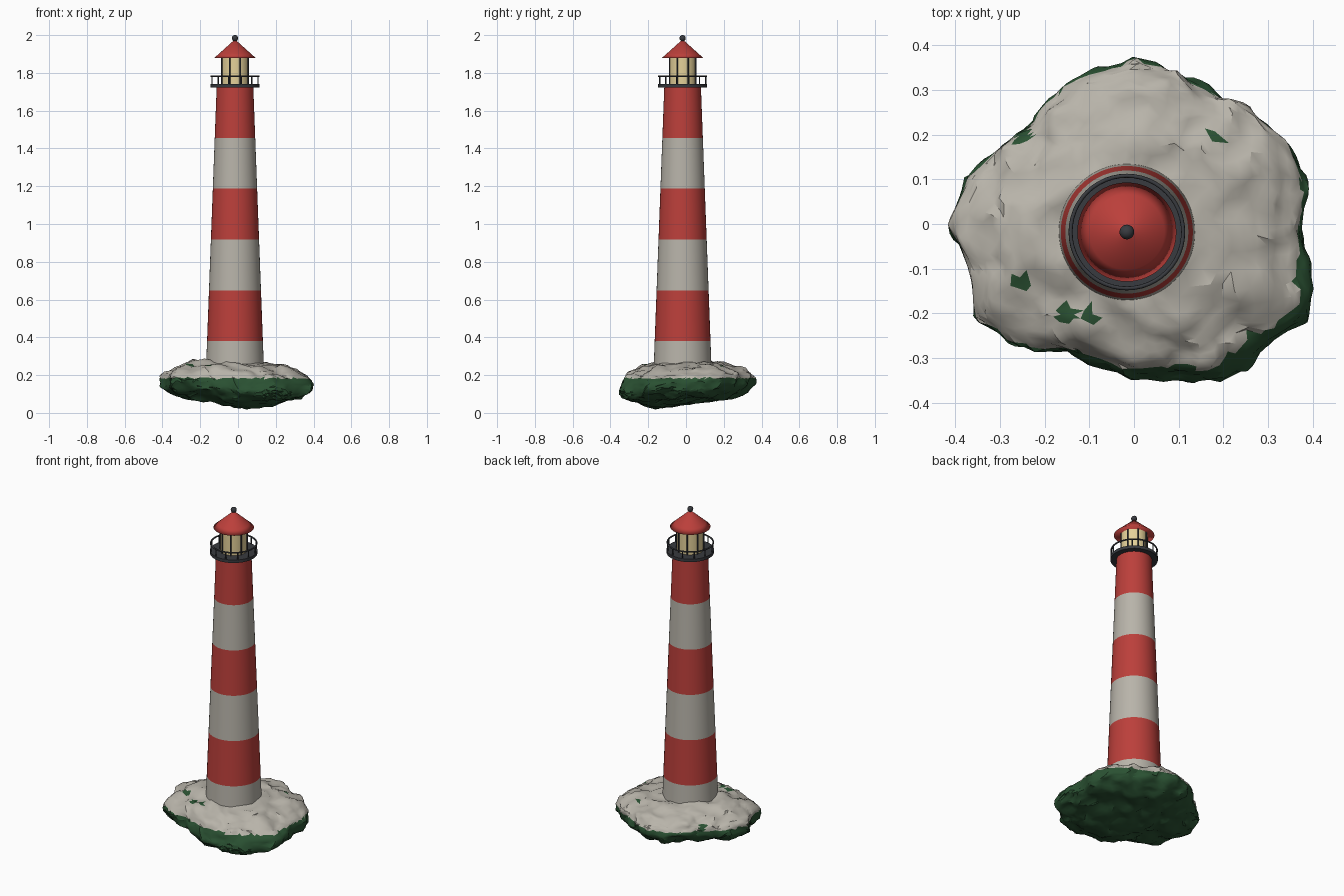
import bpy, bmesh, math
from mathutils import Vector, noise

if "Cube" in bpy.data.objects:
    bpy.data.objects.remove(bpy.data.objects["Cube"])

CX, CY = -0.016, -0.018  # tower axis


def material(name, rgb):
    m = bpy.data.materials.new(name)
    m.use_nodes = True
    m.diffuse_color = (*rgb, 1)
    m.node_tree.nodes["Principled BSDF"].inputs["Base Color"].default_value = (*rgb, 1)
    return m


RED = material("red paint", (0.5, 0.05, 0.043))
WHITE = material("off white stone", (0.48, 0.455, 0.4))
GREEN = material("dark green moss", (0.023, 0.082, 0.032))
DARK = material("dark iron", (0.04, 0.043, 0.05))
GLASS = material("cream glass", (0.78, 0.64, 0.32))


def finish(bm, name, mats, angle=40):
    bmesh.ops.recalc_face_normals(bm, faces=bm.faces)
    mesh = bpy.data.meshes.new(name)
    bm.to_mesh(mesh)
    bm.free()
    for m in mats:
        mesh.materials.append(m)
    obj = bpy.data.objects.new(name, mesh)
    bpy.context.collection.objects.link(obj)
    bpy.ops.object.select_all(action="DESELECT")
    obj.select_set(True)
    bpy.context.view_layer.objects.active = obj
    bpy.ops.object.shade_smooth_by_angle(angle=math.radians(angle))
    return obj


def lathe(name, profile, mats, segments=48, closed=False, angle=40):
    """Spin (radius, height) points round the tower axis; materials alternate upward."""
    bm = bmesh.new()
    rings = []
    for r, z in profile:
        rings.append([bm.verts.new((CX + r * math.cos(math.tau * i / segments),
                                    CY + r * math.sin(math.tau * i / segments), z))
                      for i in range(segments)])
    pairs = list(zip(rings, rings[1:]))
    if closed:
        pairs.append((rings[-1], rings[0]))
    for k, (low, high) in enumerate(pairs):
        for i in range(segments):
            j = (i + 1) % segments
            f = bm.faces.new((low[i], low[j], high[j], high[i]))
            f.material_index = k % len(mats)
    if not closed:
        bm.faces.new(rings[0])
        bm.faces.new(rings[-1]).material_index = (len(pairs) - 1) % len(mats)
    return finish(bm, name, mats, angle)


def ring_bar(name, radius, z, thick):
    pts = [(radius + thick * math.cos(math.tau * k / 8), z + thick * math.sin(math.tau * k / 8))
           for k in range(8)]
    lathe(name, pts, [DARK], closed=True, angle=60)


def posts(name, count, radius, low, high, thick):
    bm = bmesh.new()
    for i in range(count):
        a = math.tau * (i + 0.5) / count
        res = bmesh.ops.create_cone(bm, cap_ends=True, segments=8, radius1=thick,
                                    radius2=thick, depth=high - low)
        bmesh.ops.translate(bm, verts=res["verts"],
                            vec=(CX + radius * math.cos(a), CY + radius * math.sin(a), (low + high) / 2))
    finish(bm, name, [DARK], 50)


# Tapered tower in even bands
TOP, STEP = 1.725, 0.269
heights = [TOP - STEP * k for k in range(6, -1, -1)]
lathe("tower", [(0.097 + (TOP - z) * 0.0378, z) for z in heights], [WHITE, RED], segments=64)

# Gallery and railing
lathe("gallery_deck", [(0.13, 1.722), (0.13, 1.74)], [DARK])
ring_bar("gallery_rail", 0.126, 1.782, 0.0045)
posts("railing_posts", 12, 0.126, 1.735, 1.782, 0.0035)

# Lantern room
lathe("lantern_glass", [(0.073, 1.738), (0.073, 1.882)], [GLASS])
posts("lantern_bars", 8, 0.075, 1.738, 1.882, 0.004)

# Conical roof and finial
lathe("roof", [(0.111, 1.878), (0.084, 1.902), (0.004, 1.974)], [RED], angle=180)
bm = bmesh.new()
bmesh.ops.create_uvsphere(bm, u_segments=20, v_segments=12, radius=0.0165)
bmesh.ops.translate(bm, verts=bm.verts, vec=(CX, CY, 1.9835))
finish(bm, "finial", [DARK])

# Rocky island: outline radius every 15 degrees from +x
OUTLINE = [.375, .395, .39, .36, .35, .355, .365, .355, .325, .325, .345, .385,
           .41, .39, .40, .37, .325, .33, .35, .36, .40, .40, .44, .41]


def outline(angle):
    t = (angle / math.tau % 1.0) * len(OUTLINE)
    i = int(t)
    a, b = OUTLINE[i % len(OUTLINE)], OUTLINE[(i + 1) % len(OUTLINE)]
    return a + (b - a) * (t - i)


bm = bmesh.new()
bmesh.ops.create_icosphere(bm, subdivisions=5, radius=1)
for v in bm.verts:
    d = v.co.copy()
    a = math.atan2(d.y, d.x)
    s = math.hypot(d.x, d.y)
    x, y = outline(a) * s * math.cos(a), outline(a) * s * math.sin(a)
    # The rim dips towards the front left, and so does the underside
    rim = 0.178 - 0.06 * s * max(0, math.cos(a + 0.9)) ** 2
    if d.z >= 0:
        z = rim + (0.278 - 0.05 * x - rim) * d.z
    else:
        deep = math.exp(-((x - 0.08) / 0.2) ** 2 - ((y + 0.2) / 0.16) ** 2)
        z = rim - (rim - 0.058 + 0.05 * deep) * abs(d.z) ** 0.75
    p = Vector((x, y, z))
    rough = noise.noise_vector(p * 11) * 0.02 + noise.noise_vector(p * 25) * 0.013
    v.co = p + rough
    v.co.z = max(v.co.z, 0)
# Moss on the low faces and in a few patches
PATCHES = [(-0.25, -0.13, 0.022), (-0.15, -0.2, 0.024), (-0.1, -0.205, 0.02),
           (0.18, 0.19, 0.018), (-0.25, 0.2, 0.022)]
for f in bm.faces:
    c = f.calc_center_median()
    patch = any(math.hypot(c.x - x, c.y - y) < r for x, y, r in PATCHES)
    f.material_index = 1 if c.z < 0.184 or patch else 0
finish(bm, "rock_island", [WHITE, GREEN], 35)
